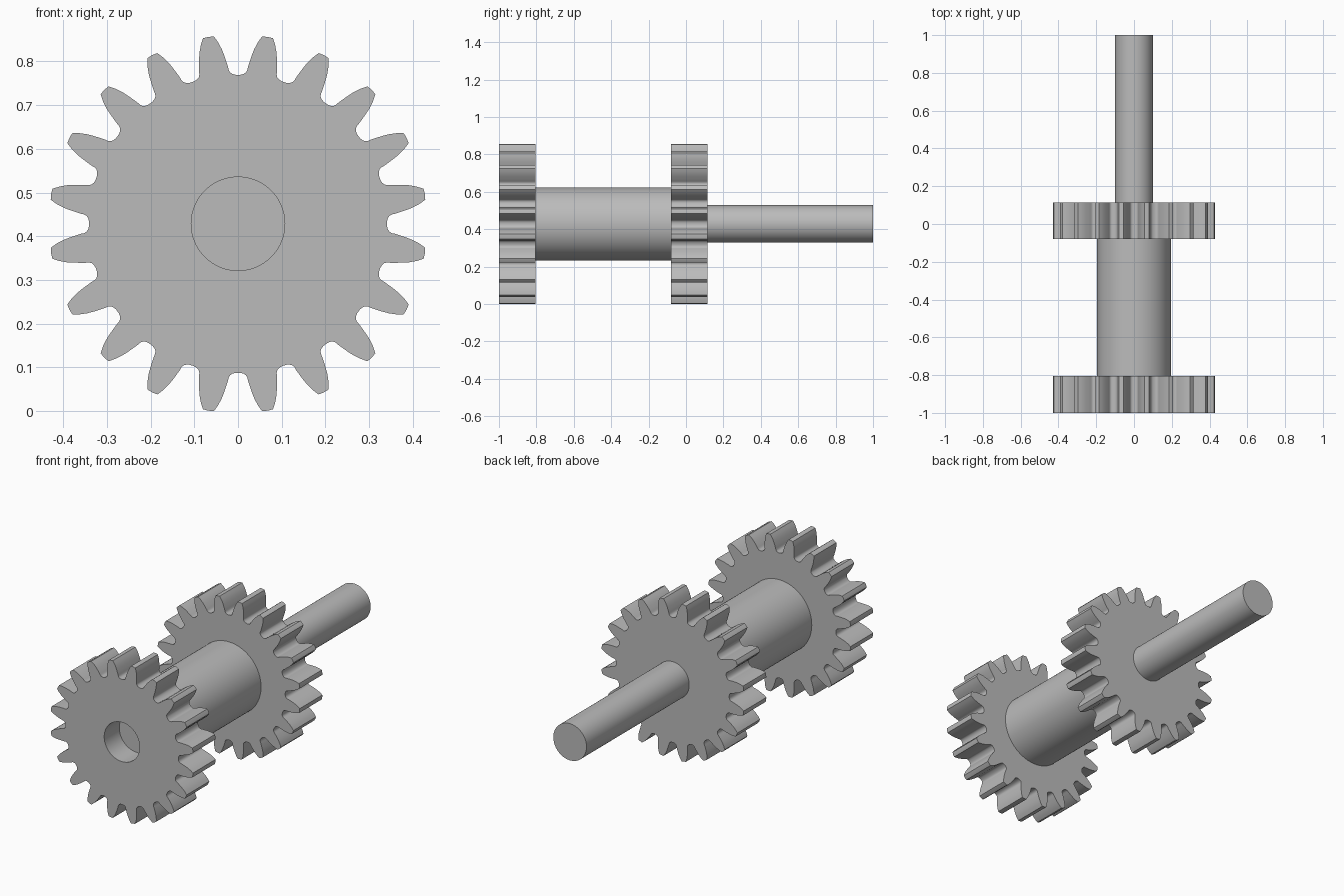
import bpy, bmesh, math

if "Cube" in bpy.data.objects:
    bpy.data.objects.remove(bpy.data.objects["Cube"], do_unlink=True)

CENTRE_Z = 0.4285
TEETH = 20

steel = bpy.data.materials.new("grey_steel")
steel.use_nodes = True
colour = (0.5, 0.5, 0.5, 1)
steel.diffuse_color = colour
steel.node_tree.nodes["Principled BSDF"].inputs["Base Color"].default_value = colour

# Half a tooth gap: (degrees from the gap centre, radius), root to tip
FLANK = [(0.9, 0.341), (2.1, 0.343), (3.0, 0.347), (3.5, 0.353), (3.65, 0.36),
         (4.2, 0.374), (4.7, 0.387), (5.3, 0.401), (6.2, 0.417), (7.3, 0.432)]


def polar(deg, r):
    a = math.radians(deg)
    return r * math.cos(a), r * math.sin(a)


def gear_outline():
    pts = []
    for i in range(TEETH):
        mid = i * 360 / TEETH
        pts += [polar(mid - d, r) for d, r in reversed(FLANK)]
        pts += [polar(mid + d, r) for d, r in FLANK]
        pts.append(polar(mid + 180 / TEETH, 0.433))
    return pts


def circle(radius, sides=96):
    return [polar(i * 360 / sides, radius) for i in range(sides)]


def ring(bm, pts, y):
    return [bm.verts.new((x, y, z + CENTRE_Z)) for x, z in pts]


def wall(bm, a, b):
    for i in range(len(a)):
        j = (i + 1) % len(a)
        bm.faces.new((a[i], a[j], b[j], b[i]))


def extrude_part(name, pts, y0, y1, bore=0, depth=0):
    """Prism along y, with an optional blind bore in its front face."""
    bm = bmesh.new()
    front, back = ring(bm, pts, y0), ring(bm, pts, y1)
    wall(bm, front, back)
    bm.faces.new(back)
    if bore:
        mouth = ring(bm, circle(bore), y0)
        floor = ring(bm, circle(bore), y0 + depth)
        wall(bm, mouth, floor)
        bm.faces.new(floor)
        rims = [bm.edges.get((loop[i - 1], loop[i]))
                for loop in (front, mouth) for i in range(len(loop))]
        bmesh.ops.triangle_fill(bm, edges=rims, use_beauty=True, normal=(0, -1, 0))
    else:
        bm.faces.new(front)
    bmesh.ops.recalc_face_normals(bm, faces=bm.faces[:])
    mesh = bpy.data.meshes.new(name)
    bm.to_mesh(mesh)
    bm.free()
    mesh.materials.append(steel)
    obj = bpy.data.objects.new(name, mesh)
    bpy.context.collection.objects.link(obj)
    bpy.ops.object.select_all(action="DESELECT")
    obj.select_set(True)
    bpy.context.view_layer.objects.active = obj
    bpy.ops.object.shade_smooth_by_angle(angle=math.radians(30))


# Two matching gears, the front one with a socket
extrude_part("front_gear", gear_outline(), -1, -0.805, bore=0.107, depth=0.13)
extrude_part("back_gear", gear_outline(), -0.08, 0.115)

# Thick hub between the gears and the thin shaft behind
extrude_part("hub", circle(0.195), -0.825, -0.06)
extrude_part("shaft", circle(0.1), 0.095, 1)
